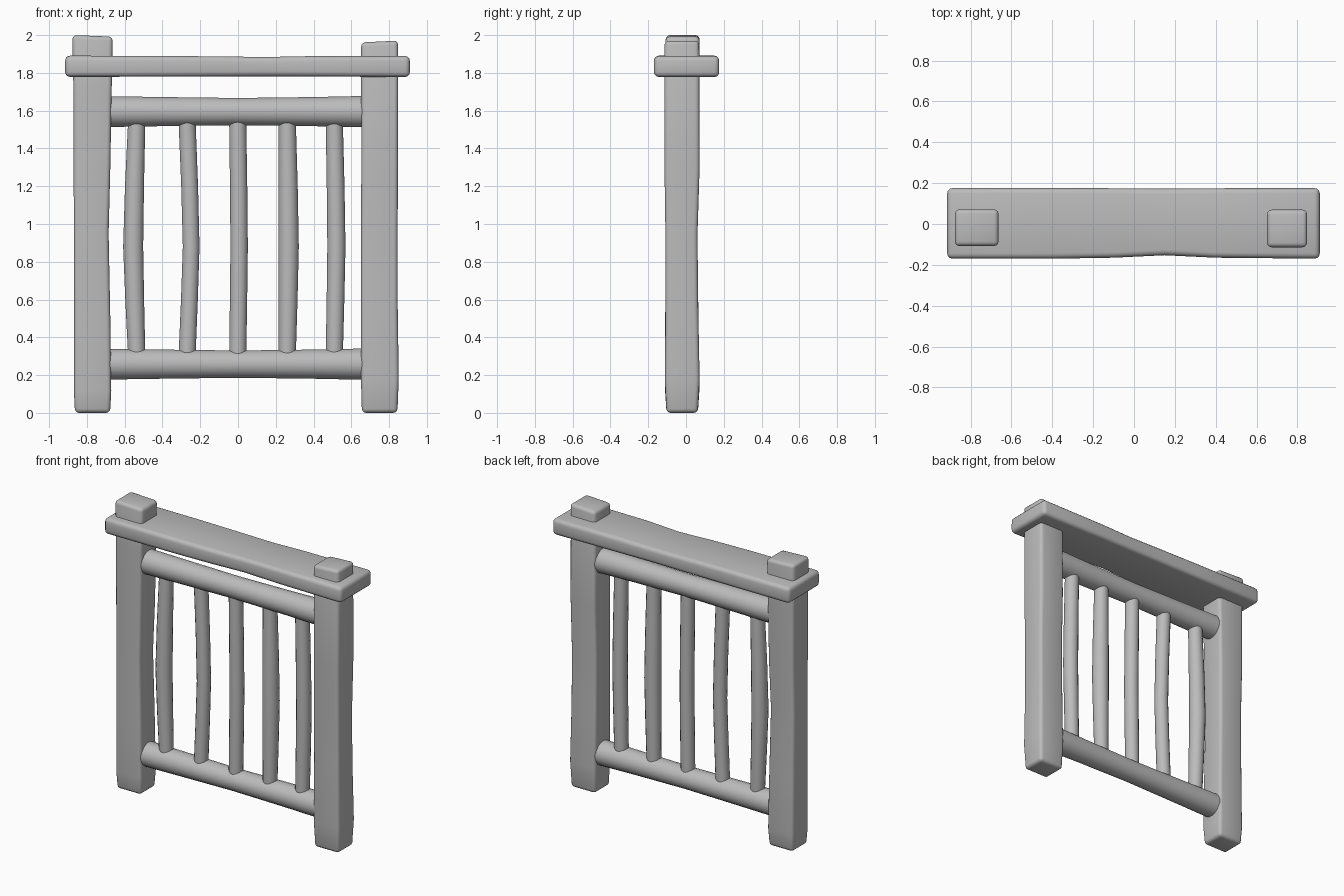
import bpy, bmesh, math

cube = bpy.data.objects.get("Cube")
if cube:
    bpy.data.objects.remove(cube, do_unlink=True)

grey = bpy.data.materials.new("plain_grey")
grey.use_nodes = True
grey.diffuse_color = (0.5, 0.5, 0.5, 1)
grey.node_tree.nodes["Principled BSDF"].inputs["Base Color"].default_value = (0.5, 0.5, 0.5, 1)


def loft(name, axis, stations, sides, bevel=0):
    """Skin cross-sections (t, centre u, centre v, half u, half v) along x or z."""
    bm = bmesh.new()
    rings = []
    for t, cu, cv, hu, hv in stations:
        ring = []
        for i in range(sides):
            a = 2 * math.pi * (i + 0.5) / sides
            k = math.sqrt(2) if sides == 4 else 1
            u, v = cu + hu * k * math.cos(a), cv + hv * k * math.sin(a)
            ring.append(bm.verts.new((u, v, t) if axis == "z" else (t, u, v)))
        rings.append(ring)
    for low, high in zip(rings, rings[1:]):
        for i in range(sides):
            j = (i + 1) % sides
            bm.faces.new((low[i], low[j], high[j], high[i]))
    bm.faces.new(rings[0][::-1])
    bm.faces.new(rings[-1])
    bmesh.ops.recalc_face_normals(bm, faces=bm.faces)
    mesh = bpy.data.meshes.new(name)
    bm.to_mesh(mesh)
    bm.free()
    mesh.materials.append(grey)
    obj = bpy.data.objects.new(name, mesh)
    bpy.context.collection.objects.link(obj)
    bpy.ops.object.select_all(action="DESELECT")
    obj.select_set(True)
    bpy.context.view_layer.objects.active = obj
    if bevel:
        mod = obj.modifiers.new("worn_edges", "BEVEL")
        mod.width, mod.segments = bevel, 3
        mod.limit_method, mod.angle_limit = "ANGLE", math.radians(40)
        bpy.ops.object.modifier_apply(modifier=mod.name)
    bpy.ops.object.shade_smooth_by_angle(angle=math.radians(40))
    return obj


# Square posts, slightly uneven along their height
right_post = loft("right_post", "z", [
    (0, -0.77, -0.02, 0.093, 0.083), (0.12, -0.77, -0.02, 0.099, 0.091),
    (0.5, -0.772, -0.022, 0.096, 0.088), (0.95, -0.777, -0.024, 0.092, 0.084),
    (1.3, -0.773, -0.02, 0.097, 0.09), (1.7, -0.77, -0.02, 0.101, 0.09),
    (2, -0.77, -0.018, 0.107, 0.09)], 4, 0.022)
left_post = loft("left_post", "z", [
    (0, 0.75, -0.02, 0.094, 0.083), (0.18, 0.751, -0.02, 0.1, 0.092),
    (0.6, 0.748, -0.022, 0.097, 0.086), (0.95, 0.748, -0.024, 0.097, 0.085),
    (1.3, 0.75, -0.021, 0.097, 0.093), (1.97, 0.75, -0.022, 0.098, 0.092)], 4, 0.022)

# Slanted post tops
for post, tilt in ((right_post, -0.04), (left_post, 0.05)):
    centre = sum(v.co.x for v in post.data.vertices) / len(post.data.vertices)
    for v in post.data.vertices:
        if v.co.z > 1.9:
            v.co.z += (v.co.x - centre) * tilt - 0.004

# Flat plank across the posts, with a worn dip in its front edge
loft("top_plank", "x", [
    (-0.915, 0.003, 1.835, 0.173, 0.056), (-0.4, 0.003, 1.835, 0.173, 0.055),
    (-0.1, 0.005, 1.834, 0.17, 0.053), (0.15, 0.01, 1.833, 0.163, 0.051),
    (0.4, 0.005, 1.835, 0.17, 0.054), (0.91, 0.003, 1.834, 0.173, 0.056)], 4, 0.026)

# Round rails, thinner in the middle
for name, z in (("upper_rail", 1.595), ("lower_rail", 0.258)):
    loft(name, "x", [(x, -0.02, z, r, r) for x, r in
                     ((-0.72, 0.083), (-0.4, 0.078), (0, 0.073), (0.4, 0.078), (0.72, 0.085))], 20)

# Crooked round spindles: end position, sideways bow, middle radius
spindles = ((-0.535, -0.02, 0.054), (-0.271, 0.023, 0.045), (-0.002, 0.008, 0.047),
            (0.26, 0.008, 0.055), (0.509, 0.012, 0.049))
for n, (x, bow, r) in enumerate(spindles, 1):
    loft(f"spindle_{n}", "z", [
        (z, x + bow * k, -0.02, 0.046 + (r - 0.046) * k, 0.046 + (r - 0.046) * k)
        for z, k in ((0.27, 0), (0.6, 0.6), (0.88, 1), (1.2, 0.65), (1.58, 0))], 16)
